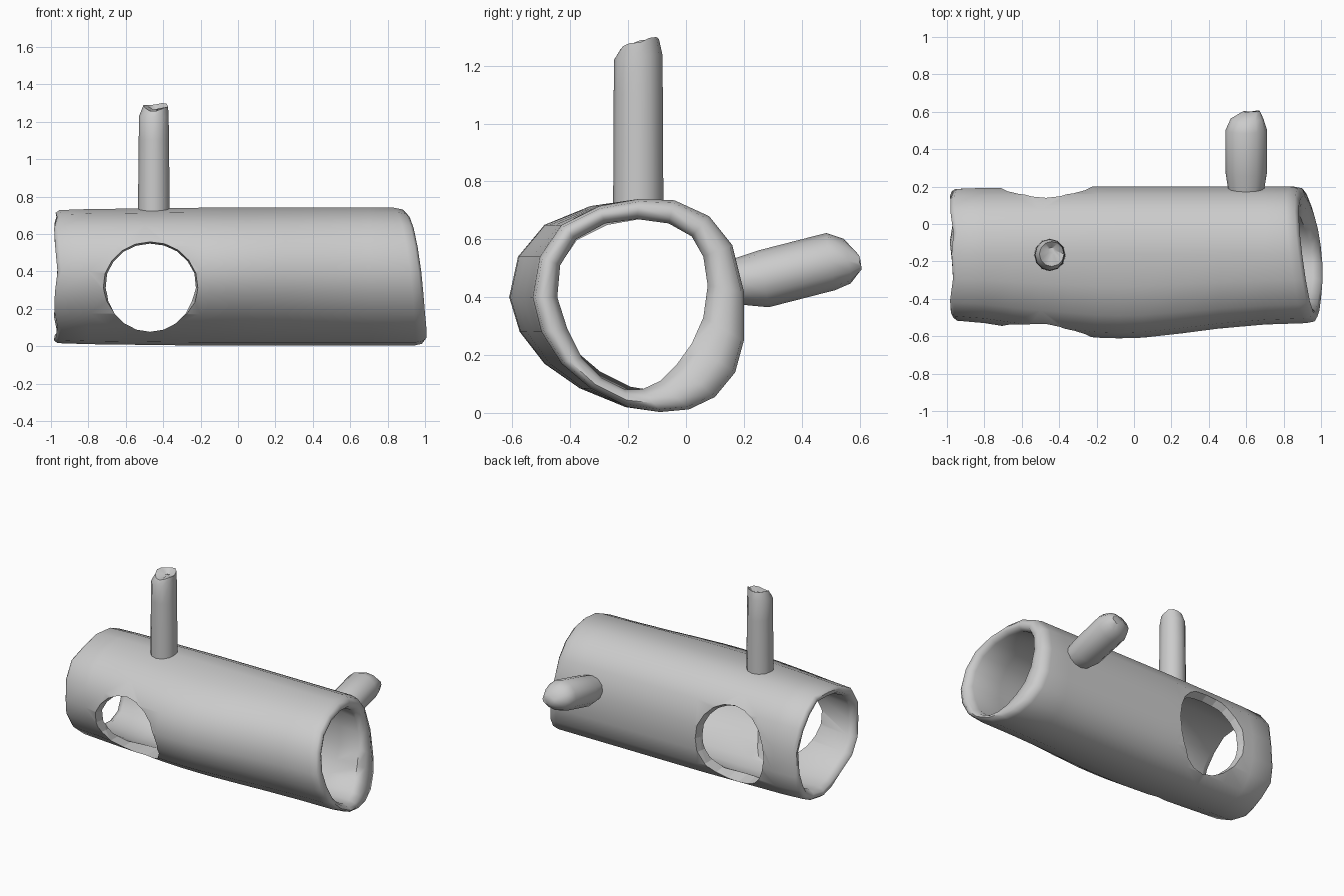
import bpy, bmesh, math
from mathutils import Vector

if "Cube" in bpy.data.objects:
    bpy.data.objects.remove(bpy.data.objects["Cube"])

# Cross-sections (y, z) of the bark and of the hollow
OUTER = [(-.16, .74), (-.04, .735), (.08, .68), (.16, .58), (.2, .42), (.2, .25),
         (.17, .14), (.1, .055), (.01, .012), (-.09, .003), (-.2, .02), (-.33, .085),
         (-.43, .17), (-.5, .28), (-.53, .4), (-.505, .54), (-.43, .65), (-.3, .715)]
INNER = [(-.17, .67), (-.06, .655), (.02, .61), (.06, .54), (.075, .44), (.06, .33),
         (.02, .24), (-.03, .17), (-.09, .11), (-.15, .082), (-.21, .08), (-.29, .12),
         (-.36, .19), (-.41, .29), (-.445, .4), (-.435, .51), (-.38, .6), (-.28, .655)]
CY, CZ = -.16, .38


def mix(a, b, t):
    return [(p[0] + (q[0] - p[0]) * t, p[1] + (q[1] - p[1]) * t) for p, q in zip(a, b)]


def skin(name, rings, closed):
    """Skin a list of rings; closed joins last to first, otherwise cap both ends."""
    bm = bmesh.new()
    vs = [[bm.verts.new(p) for p in r] for r in rings]
    n = len(vs[0])
    for i in range(len(vs) if closed else len(vs) - 1):
        a, b = vs[i], vs[(i + 1) % len(vs)]
        for j in range(n):
            bm.faces.new((a[j], a[(j + 1) % n], b[(j + 1) % n], b[j]))
    if not closed:
        for r in (vs[0], vs[-1]):
            bm.faces.new(r)
    bmesh.ops.recalc_face_normals(bm, faces=bm.faces)
    me = bpy.data.meshes.new(name)
    bm.to_mesh(me)
    bm.free()
    ob = bpy.data.objects.new(name, me)
    bpy.context.collection.objects.link(ob)
    return ob


def smooth(ob, angle):
    bpy.ops.object.select_all(action='DESELECT')
    ob.select_set(True)
    bpy.context.view_layer.objects.active = ob
    bpy.ops.object.shade_smooth_by_angle(angle=math.radians(angle))


def section(profile, x, scale=1, bulge=1, slant=0):
    pts = []
    for k, (y, z) in enumerate(profile):
        if y < CY:
            y = CY + (y - CY) * bulge
        y, z = CY + (y - CY) * scale, CZ + (z - CZ) * scale
        dx = 0
        if slant > 0:      # right end is sawn at an angle
            dx = -.13 * (z - CZ) - .12 * (y - CY) + .1 * max(0, .2 - z)
        elif slant < 0:    # left end is slightly ragged
            dx = .01 * math.sin(k * 1.9)
        pts.append((x + dx, y, z))
    return pts


# Hollow log: outside left to right, then back through the hollow
HOLLOW = [(CY + (y - CY) * .83, CZ + (z - CZ) * .83) for y, z in OUTER]
rings = [section(OUTER, -.975, .925, 1, -1), section(OUTER, -.955, .965, 1, -1)]
for x, s, b in [(-.8, .98, 1.02), (-.65, .985, 1.08), (-.5, .99, 1.13), (-.35, .995, 1.17),
                (-.2, 1, 1.21), (-.08, 1, 1.22), (.05, 1, 1.21), (.25, 1, 1.15),
                (.45, 1, 1.08), (.7, 1, 1.02)]:
    rings.append(section(OUTER, x, s, b))
rings += [section(OUTER, .88, 1, 1, 1), section(OUTER, .925, .975, 1, 1),
          section(mix(OUTER, INNER, .4), .942, 1, 1, 1),
          section(mix(OUTER, INNER, .75), .935, 1, 1, 1), section(INNER, .90, 1.0, 1, 1)]
for x, t, b in [(.7, .45, 1.02), (.25, .7, 1.12), (-.08, .85, 1.18),
                (-.35, 1, 1.14), (-.65, 1, 1.06)]:
    rings.append(section(mix(INNER, HOLLOW, t), x, 1.02, b))
rings += [section(HOLLOW, -.93, .97, 1, -1), section(HOLLOW, -.97, 1.03, 1, -1)]
log = skin("hollow_log", rings, True)

# Round hole through both side walls, flaring out towards the bark
flare = []
for y, rx, rz, cz in [(-.8, .27, .27, .312), (-.53, .252, .245, .312), (-.45, .235, .235, .312),
                      (.0, .237, .237, .312), (.1, .243, .262, .318), (.16, .25, .285, .325),
                      (.24, .27, .31, .33)]:
    flare.append([(-.47 + rx * math.cos(a), y, cz + rz * math.sin(a))
                  for a in (2 * math.pi * k / 20 for k in range(20))])
cutter = skin("hole_cutter", flare, False)
cutter.hide_render = True
smooth(log, 65)
mod = log.modifiers.new("hole", 'BOOLEAN')
mod.object = cutter
mod.solver = 'EXACT'
bpy.ops.object.modifier_move_to_index(modifier="hole", index=0)
cutter.hide_set(True)


def branch(name, stations, jag=0, n=12):
    """Round stub through (centre, radius u, radius v, tilt) stations; broken tip."""
    path = [Vector(s[0]) for s in stations]
    d = (path[-1] - path[0]).normalized()
    u = Vector((1, 0, 0))
    v = d.cross(u).normalized()
    rings = []
    for i, (c, ru, rv, tilt) in enumerate(stations):
        rough = jag if i >= len(stations) - 2 else 0
        ring = []
        for k in range(n):
            a = 2 * math.pi * k / n
            off = rough * math.sin(k * 1.3) + tilt * math.sin(a)
            ring.append(Vector(c) + u * ru * math.cos(a) + v * rv * math.sin(a) + d * off)
        rings.append(ring)
    smooth(skin(name, rings, False), 45)


# Upright broken branch
X, Y = -.45, -.165
branch("upright_branch", [((X, Y, .69), .085, .087, 0), ((X, Y, .9), .083, .086, 0),
                          ((X, Y, 1.1), .081, .085, 0), ((X, Y, 1.23), .079, .083, .012),
                          ((X + .01, Y + .005, 1.28), .066, .066, .02),
                          ((X + .01, Y + .02, 1.262), .02, .02, 0)], .008)
# Sideways branch at the back
branch("side_branch", [((.6, .12, .445), .085, .07, 0), ((.6, .19, .455), .097, .083, 0),
                       ((.6, .27, .464), .11, .1, 0), ((.6, .5, .523), .112, .1, 0),
                       ((.605, .56, .525), .088, .078, 0), ((.63, .6, .52), .045, .03, 0)], .004)
